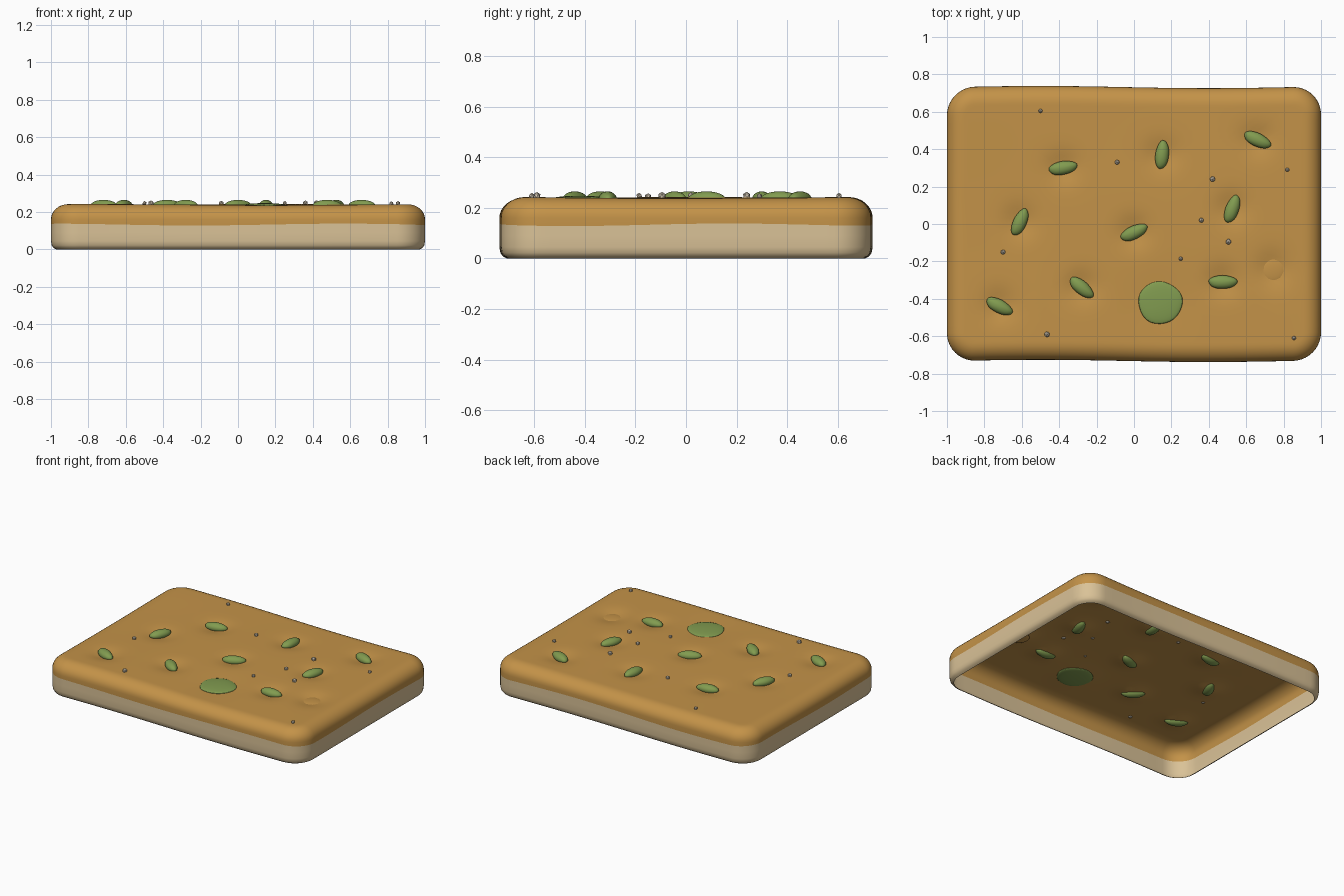
import bpy, bmesh, math
from mathutils import Matrix

cube = bpy.data.objects.get("Cube")
if cube:
    bpy.data.objects.remove(cube, do_unlink=True)


def material(name, rgb):
    m = bpy.data.materials.new(name)
    m.use_nodes = True
    m.diffuse_color = (*rgb, 1)
    m.node_tree.nodes["Principled BSDF"].inputs["Base Color"].default_value = (*rgb, 1)
    return m


CRUST = material("golden crust", (0.55, 0.29, 0.065))
CRUMB = material("pale crumb", (0.70, 0.54, 0.31))
GREEN = material("olive green", (0.22, 0.33, 0.08))
SALT = material("salt", (0.68, 0.60, 0.48))

# Toppings: x, y, turn in degrees
OLIVES = [(-.38, .30, 10), (.15, .37, 83), (.66, .45, -25),
          (-.61, .01, 65), (0, -.045, 25), (.525, .08, 70),
          (-.28, -.34, -40), (-.72, -.44, -28), (.475, -.31, 0)]
GRAINS = [(-.5, .605), (-.09, .33), (.42, .24), (.82, .29), (.36, .02),
          (.505, -.095), (.25, -.185), (-.7, -.15), (-.465, -.59), (.855, -.61)]
SLICE = (.14, -.42)
BUBBLE = (.745, -.245)

# Dimples: x, y, depth, spread
DIMPLES = [(x, y, .02, .085) for x, y, a in OLIVES]
DIMPLES += [(*SLICE, .008, .17), (*BUBBLE, .022, .09)]


def top_height(x, y):
    z = .24 + .003 * math.sin(3 * x + 1) * math.cos(4 * y)
    for dx, dy, depth, spread in DIMPLES:
        z -= depth * math.exp(-((x - dx) ** 2 + (y - dy) ** 2) / spread ** 2)
    return z


def finish(bm, name, mats, smooth=True):
    me = bpy.data.meshes.new(name)
    bm.to_mesh(me)
    bm.free()
    for m in mats:
        me.materials.append(m)
    for p in me.polygons:
        p.use_smooth = smooth
    ob = bpy.data.objects.new(name, me)
    bpy.context.collection.objects.link(ob)
    return ob


def outline(inset, a=1.0, b=.732, r=.15, side=28, arc=10):
    """Rounded rectangle, counter-clockwise, with evenly split sides."""
    pts = []
    corners = [(a - r, b - r), (r - a, b - r), (r - a, r - b), (a - r, r - b)]
    for k, (cx, cy) in enumerate(corners):
        for i in range(arc + 1):
            t = math.pi / 2 * (k + i / arc)
            pts.append((cx + (r - inset) * math.cos(t), cy + (r - inset) * math.sin(t)))
        x0, y0 = pts[-1]
        nx, ny = corners[(k + 1) % 4]
        t = math.pi / 2 * (k + 1)
        x1, y1 = nx + (r - inset) * math.cos(t), ny + (r - inset) * math.sin(t)
        for i in range(1, side):
            f = i / side
            pts.append((x0 + (x1 - x0) * f, y0 + (y1 - y0) * f))
    return [(x, y + .006 * math.cos(3.5 * (x + .5))) for x, y in pts]


# Bread slab: open underneath, rings run up the wall and over the top
bm = bmesh.new()
rings = []


def add_ring(points, height):
    rings.append([bm.verts.new((x, y, height(x, y))) for x, y in points])


for inset, z in ((.03, .0), (.014, .008), (.004, .022), (0, .045), (0, .09)):
    add_ring(outline(inset), lambda x, y: z)
add_ring(outline(0), lambda x, y: .133 + .005 * math.sin(4 * x + 5 * y + 3))
crumb_rings = len(rings) - 1
ROUND = .08
for i in range(9):
    t = math.pi / 2 * i / 8
    drop = ROUND * (1 - math.sin(t))
    add_ring(outline(ROUND * 1.15 * (1 - math.cos(t))),
             lambda x, y: .24 - drop + math.sin(t) * (top_height(x, y) - .24))
inner = outline(ROUND * 1.15)
STEPS = 48
for i in range(1, STEPS):
    s = 1 - i / STEPS
    add_ring([(x * s, y * s) for x, y in inner], top_height)
for k, (lo, hi) in enumerate(zip(rings, rings[1:])):
    for i in range(len(lo)):
        j = (i + 1) % len(lo)
        f = bm.faces.new((lo[i], lo[j], hi[j], hi[i]))
        f.material_index = 0 if k < crumb_rings else 1
centre = bm.verts.new((0, 0, top_height(0, 0)))
last = rings[-1]
for i in range(len(last)):
    bm.faces.new((last[i], last[(i + 1) % len(last)], centre)).material_index = 1
finish(bm, "bread_slab", [CRUMB, CRUST])


def ellipsoid(name, loc, size, turn, mat, wobble=0):
    bm = bmesh.new()
    bmesh.ops.create_uvsphere(bm, u_segments=28, v_segments=14, radius=1)
    for v in bm.verts:
        a = math.atan2(v.co.y, v.co.x)
        k = 1 + wobble * math.sin(3 * a + 1) + wobble * .6 * math.sin(5 * a)
        v.co.x *= k
        v.co.y *= k
    bmesh.ops.transform(bm, verts=bm.verts, matrix=Matrix.Translation(loc)
                        @ Matrix.Rotation(math.radians(turn), 4, "Z")
                        @ Matrix.Diagonal((*size, 1)))
    return finish(bm, name, [mat])


# Olives pressed into the dimples
for n, (x, y, turn) in enumerate(OLIVES):
    ellipsoid(f"olive_{n + 1}", (x, y, .235), (.077, .036, .03), turn, GREEN, .02)

# Wide flat slice and a sunken crust bubble
ellipsoid("flat_slice", (*SLICE, top_height(*SLICE) + .003), (.118, .114, .013), 0, GREEN, .02)
ellipsoid("crust_bubble", (*BUBBLE, top_height(*BUBBLE) + .002), (.063, .066, .009), 0, CRUST)

# Coarse salt grains
for n, (x, y) in enumerate(GRAINS):
    bm = bmesh.new()
    bmesh.ops.create_icosphere(bm, subdivisions=1, radius=.012 + .002 * (n % 3))
    bmesh.ops.transform(bm, verts=bm.verts,
                        matrix=Matrix.Translation((x, y, top_height(x, y) + .006))
                        @ Matrix.Rotation(n, 4, "Z"))
    finish(bm, f"salt_grain_{n + 1}", [SALT], smooth=False)
